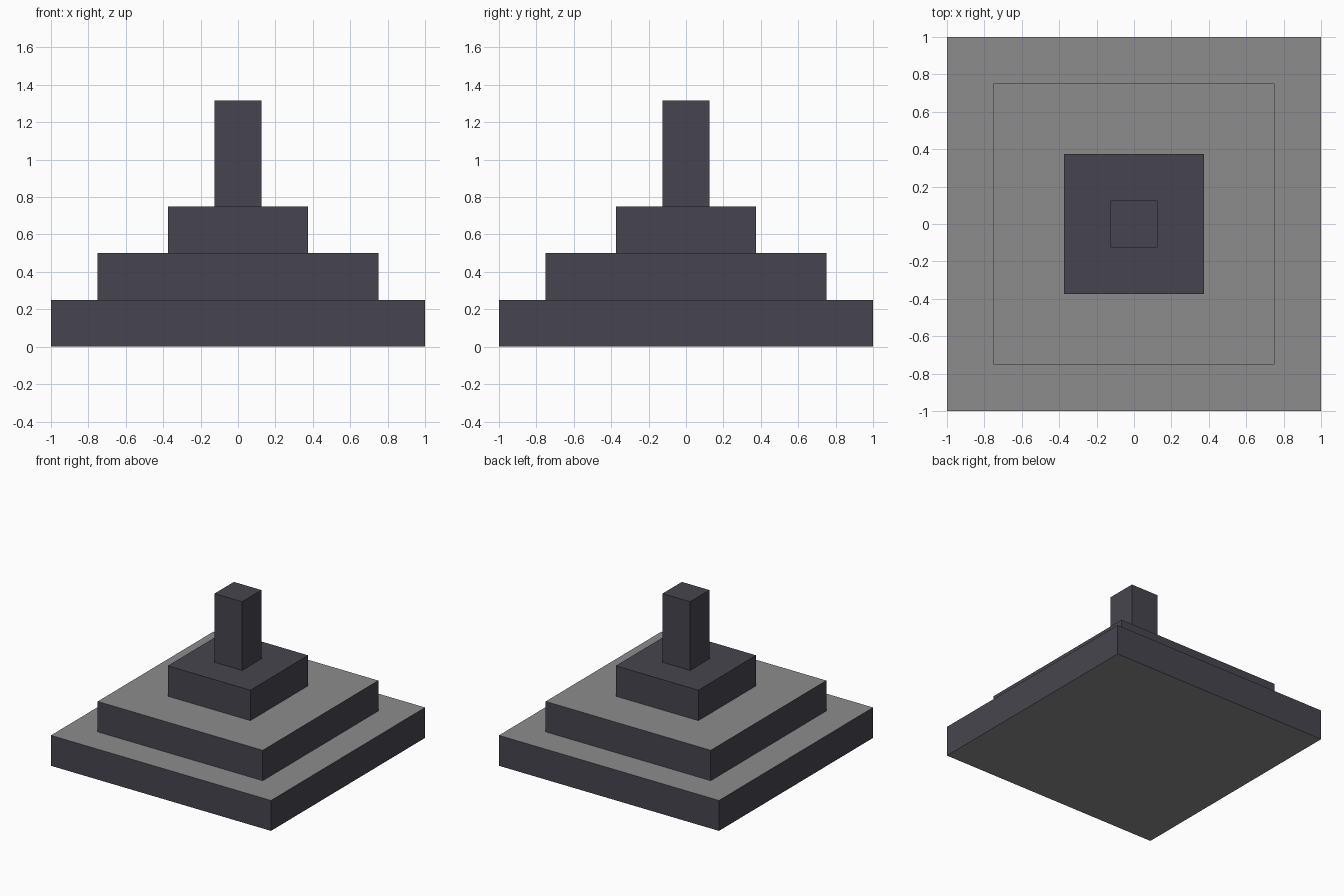
import bpy

cube = bpy.data.objects.get("Cube")
if cube:
    bpy.data.objects.remove(cube, do_unlink=True)


def make_material(name, color):
    mat = bpy.data.materials.new(name)
    mat.use_nodes = True
    mat.diffuse_color = color
    mat.node_tree.nodes["Principled BSDF"].inputs["Base Color"].default_value = color
    return mat


dark_slate = make_material("dark slate", (0.062, 0.060, 0.077, 1))
stone_grey = make_material("stone grey", (0.262, 0.262, 0.262, 1))


def block(name, width, bottom, top, grey_caps):
    """Square block with dark sides and, optionally, grey top and bottom."""
    bpy.ops.mesh.primitive_cube_add(size=1, location=(0, 0, (bottom + top) / 2))
    obj = bpy.context.object
    obj.name = name
    obj.scale = (width, width, top - bottom)
    bpy.ops.object.transform_apply(location=False, rotation=False, scale=True)
    obj.data.materials.append(dark_slate)
    if grey_caps:
        obj.data.materials.append(stone_grey)
        for face in obj.data.polygons:
            face.material_index = int(abs(face.normal.z) > 0.5)
    return obj


# Two wide steps with grey treads
block("base_step", 2.0, 0.0, 0.25, True)
block("middle_step", 1.5, 0.25, 0.5, True)

# Dark plinth and post
block("plinth", 0.75, 0.5, 0.75, False)
block("post", 0.25, 0.75, 1.315, False)
